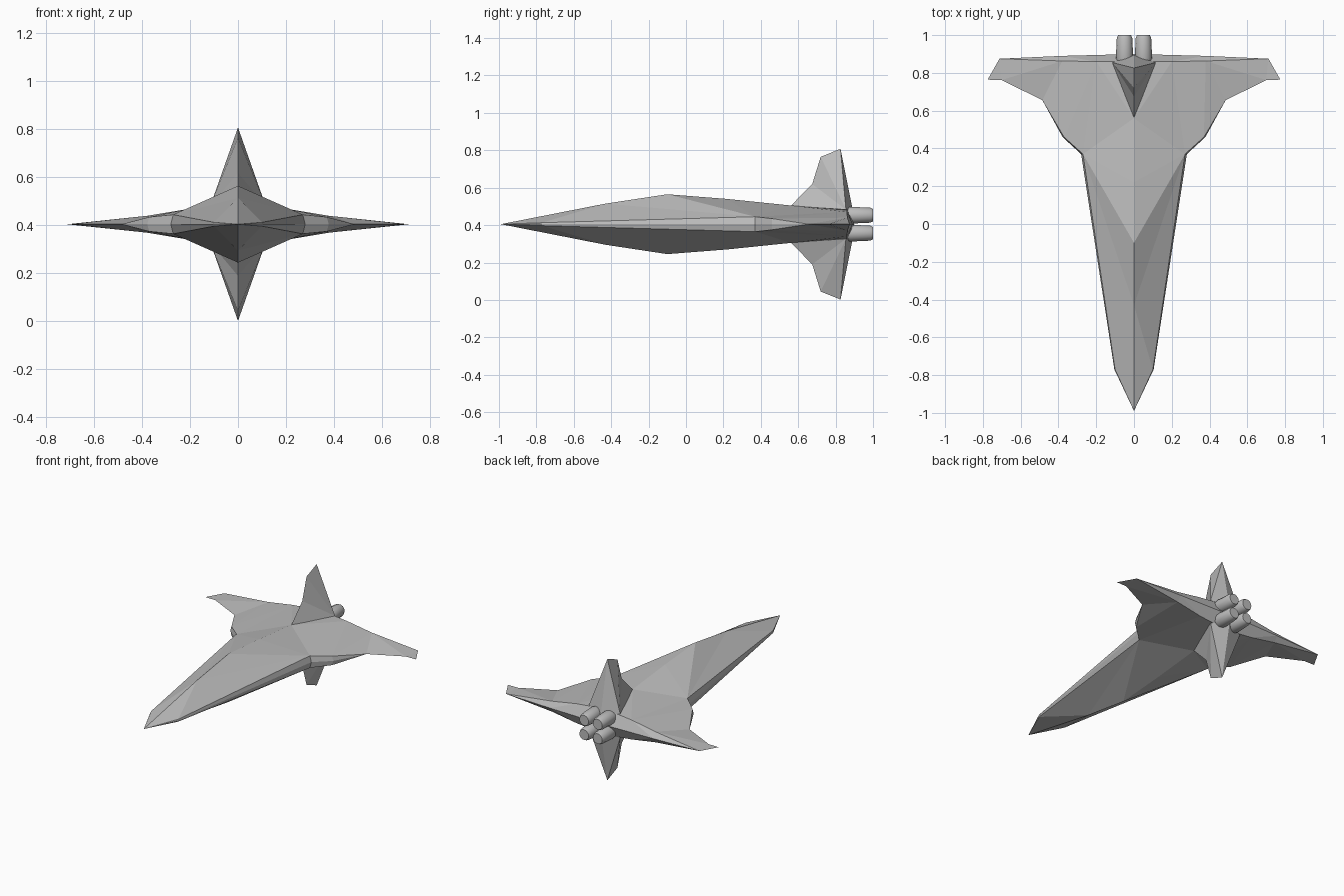
import bpy, bmesh, math
from mathutils import Matrix

cube = bpy.data.objects.get("Cube")
if cube:
    bpy.data.objects.remove(cube, do_unlink=True)

MID = 0.405  # height of the horizontal symmetry plane

grey = bpy.data.materials.new("hull_grey")
grey.use_nodes = True
colour = (0.5, 0.5, 0.5, 1)
grey.diffuse_color = colour
grey.node_tree.nodes["Principled BSDF"].inputs["Base Color"].default_value = colour


def add_object(name, bm):
    bmesh.ops.remove_doubles(bm, verts=bm.verts, dist=0.0005)
    bmesh.ops.recalc_face_normals(bm, faces=bm.faces)
    mesh = bpy.data.meshes.new(name)
    bm.to_mesh(mesh)
    bm.free()
    mesh.materials.append(grey)
    obj = bpy.data.objects.new(name, mesh)
    obj.location.z = MID
    bpy.context.collection.objects.link(obj)
    return obj


def mirrored_shell(name, points, faces):
    """Build one quadrant and repeat it across x and z."""
    bm = bmesh.new()
    for sx in (1, -1):
        for sz in (1, -1):
            v = {k: bm.verts.new((x * sx, y, z * sz)) for k, (x, y, z) in points.items()}
            for face in faces:
                bm.faces.new([v[k] for k in face.split()])
    return add_object(name, bm)


# Hull and wings: ridge, edge band, leading edge, rear fold, trailing edge
mirrored_shell("hull_and_wings", {
    "nose": (0, -0.99, 0),
    "r1": (0, -0.43, 0.11), "r2": (0, -0.1, 0.16), "r3": (0, 0.22, 0.135), "r4": (0, 0.56, 0.1),
    "e1": (0.1, -0.77, 0.008), "m1": (0.104, -0.77, 0),
    "e2": (0.27, 0.37, 0.04), "m2": (0.28, 0.37, 0),
    "w1": (0.37, 0.46, 0.03), "mw": (0.378, 0.46, 0),
    "w2": (0.485, 0.655, 0), "w3": (0.7, 0.762, 0), "tip": (0.775, 0.764, 0), "t2": (0.712, 0.875, 0),
    "f0": (0, 0.86, 0.085), "f1": (0.2, 0.86, 0.065), "f2": (0.38, 0.863, 0.035),
    "c0": (0, 0.9, 0), "c1": (0.38, 0.89, 0),
}, [
    "nose e1 r1", "r1 e1 e2", "r1 e2 r2", "r2 e2 r3", "r3 e2 r4", "r4 e2 f1", "r4 f1 f0",
    "e2 w1 f1", "w1 f2 f1", "w1 w2 f2", "w2 w3 f2", "w3 t2 f2", "w3 tip t2",
    "f0 f1 c1 c0", "f1 f2 c1", "f2 t2 c1",
    "nose m1 e1", "e1 m1 m2 e2", "e2 m2 mw w1", "w1 mw w2",
])

# Upper and lower tail fins
mirrored_shell("tail_fins", {
    "l0": (0, 0.56, 0.098), "l1": (0, 0.675, 0.215), "l2": (0, 0.72, 0.36),
    "top": (0, 0.826, 0.403), "side": (0.115, 0.855, 0.078), "back": (0, 0.895, 0.06),
}, ["l0 l1 side", "l1 l2 side", "l2 top side", "side top back", "l0 side back"])

# Four tapered engine nozzles
for side, x in (("left", 0.05), ("right", -0.05)):
    for level, z in (("upper", 0.048), ("lower", -0.048)):
        bm = bmesh.new()
        rings = [(0.84, 0.036), (0.88, 0.046), (0.985, 0.041), (1.0, 0.034)]
        loops = []
        for y, r in rings:
            loops.append([bm.verts.new((x + r * math.cos(a), y, z + r * math.sin(a)))
                          for a in (math.tau * i / 14 for i in range(14))])
        for a, b in zip(loops, loops[1:]):
            for i in range(14):
                j = (i + 1) % 14
                bm.faces.new((a[i], a[j], b[j], b[i]))
        bm.faces.new(loops[0])
        bm.faces.new(loops[-1])
        nozzle = add_object(f"{level}_{side}_nozzle", bm)
        for poly in nozzle.data.polygons:
            poly.use_smooth = len(poly.vertices) == 4
